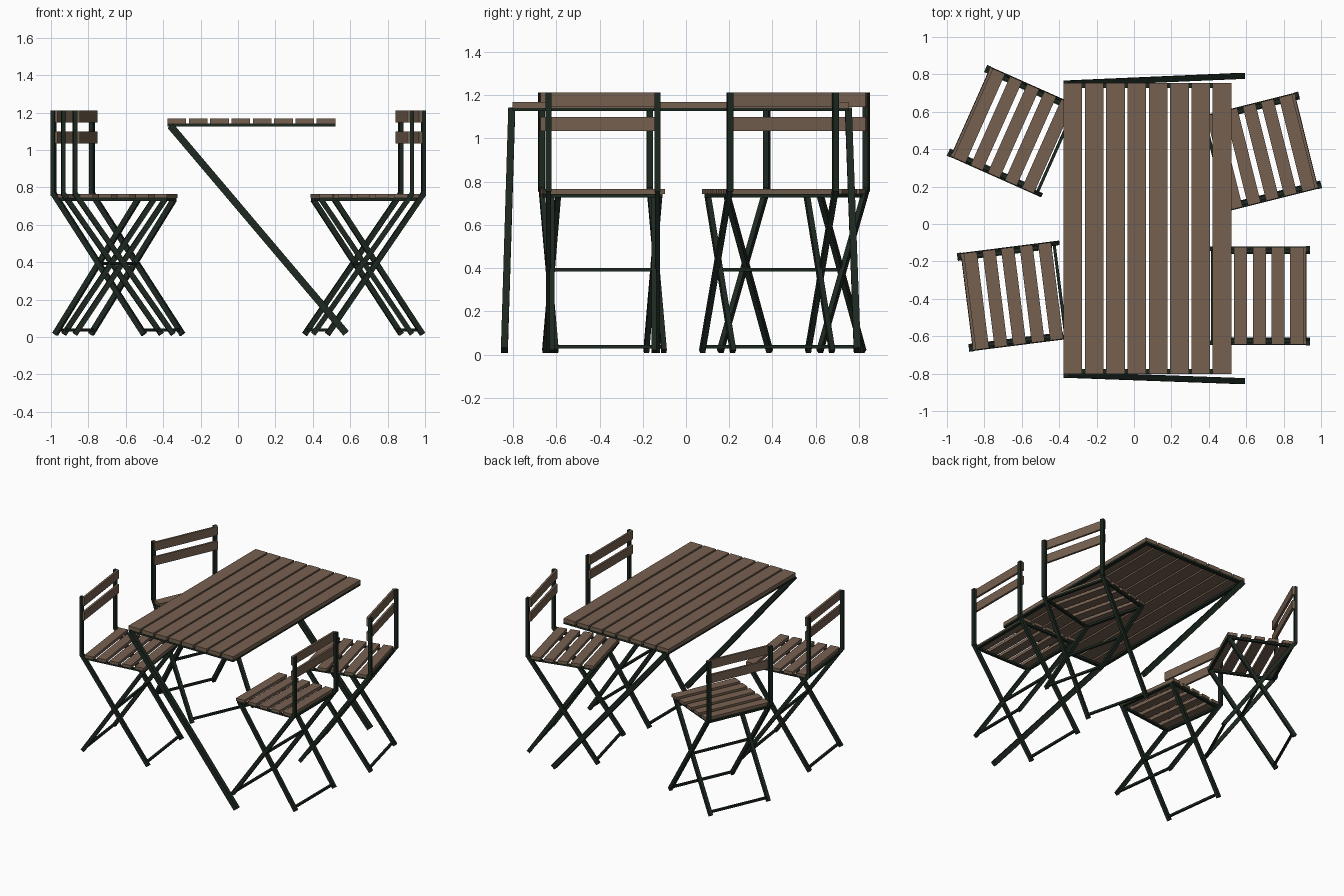
import bpy, bmesh, math
from mathutils import Vector, Matrix

if "Cube" in bpy.data.objects:
    bpy.data.objects.remove(bpy.data.objects["Cube"])


def material(name, rgb):
    m = bpy.data.materials.new(name)
    m.diffuse_color = (*rgb, 1)
    m.use_nodes = True
    m.node_tree.nodes["Principled BSDF"].inputs["Base Color"].default_value = m.diffuse_color
    return m


wood = material("brown_wood", (0.18, 0.119, 0.08))
metal = material("dark_green_metal", (0.012, 0.021, 0.014))


def box(x0, x1, y0, y1, z0, z1):
    """Axis-aligned box as a matrix acting on a unit cube."""
    c = Vector(((x0 + x1) / 2, (y0 + y1) / 2, (z0 + z1) / 2))
    return Matrix.Translation(c) @ Matrix.Diagonal((x1 - x0, y1 - y0, z1 - z0, 1))


def beam(a, b, width, thick):
    """Square-cut bar from a to b; width runs along y."""
    a, b = Vector(a), Vector(b)
    d = (b - a).normalized()
    n = d.cross(Vector((0, 1, 0))).normalized()
    s = n.cross(d)
    rot = Matrix((d, s, n)).transposed().to_4x4()
    return (Matrix.Translation((a + b) / 2) @ rot
            @ Matrix.Diagonal(((b - a).length, width, thick, 1)))


def mesh(name, mat, parts):
    bm = bmesh.new()
    for p in parts:
        bmesh.ops.create_cube(bm, size=1, matrix=p)
    bmesh.ops.recalc_face_normals(bm, faces=bm.faces)
    me = bpy.data.meshes.new(name)
    bm.to_mesh(me)
    bm.free()
    me.materials.append(mat)
    return me


def place(name, me, loc=(0, 0, 0), angle=0):
    o = bpy.data.objects.new(name, me)
    o.location = loc
    o.rotation_euler.z = math.radians(angle)
    bpy.context.collection.objects.link(o)


def rim(x0, x1, y0, y1, z0, z1, w):
    """Four rails round a rectangle."""
    return [box(x0, x1, y0, y0 + w, z0, z1), box(x0, x1, y1 - w, y1, z0, z1),
            box(x0, x0 + w, y0 + w, y1 - w, z0, z1), box(x1 - w, x1, y0 + w, y1 - w, z0, z1)]


# Table: eight slats, a rim below, one slanting leg at each end
X0, X1, Y0, Y1 = -0.377, 0.521, -0.803, 0.754
pitch = (X1 - X0 - 0.1) / 7
place("table_slats", mesh("table_slats", wood, [
    box(X0 + i * pitch, X0 + i * pitch + 0.1, Y0, Y1, 1.142, 1.168) for i in range(8)]))
place("table_rim", mesh("table_rim", metal, rim(X0, X1, Y0, Y1, 1.126, 1.142, 0.028)))
place("table_legs", mesh("table_legs", metal, [
    beam((-0.362, ya, 1.13), (0.578, yb, 0.02), 0.032, 0.038)
    for ya, yb in ((Y0 - 0.003, -0.84), (Y1 - 0.003, 0.792))]))

# Folding chair: origin under the middle of the back, back towards +x
OUT, INN = 0.252, 0.236
seat_slats = mesh("seat_slats", wood, [
    box(-0.495 + i * 0.1, -0.425 + i * 0.1, -0.26, 0.26, 0.743, 0.766) for i in range(5)])
back_boards = mesh("back_boards", wood, [
    box(-0.026, -0.01, -0.26, 0.26, z, z + 0.066) for z in (1.034, 1.146)])
seat_rim = mesh("seat_rim", metal, rim(-0.495, -0.01, -0.25, 0.25, 0.728, 0.743, 0.02))
uprights = mesh("back_uprights", metal, [
    box(-0.01, 0.012, s * OUT - 0.014, s * OUT + 0.014, 0.755, 1.212) for s in (-1, 1)])
outer_legs = mesh("outer_legs", metal, [
    beam((0, s * OUT, 0.765), (-0.528, s * OUT, 0.015), 0.024, 0.028) for s in (-1, 1)])
inner_legs = mesh("inner_legs", metal, [
    beam((-0.485, s * INN, 0.735), (0, s * INN, 0.015), 0.024, 0.028) for s in (-1, 1)])
cross_bars = mesh("cross_bars", metal, [
    box(x - 0.008, x + 0.008, -w, w, z - 0.008, z + 0.008)
    for x, z, w in ((-0.259, 0.393, OUT), (-0.51, 0.037, OUT), (-0.016, 0.037, INN))])

# Four chairs round the table
chairs = [("front_right", 0.93, -0.384, 0), ("back_right", 0.93, 0.447, 14),
          ("back_left", -0.882, 0.603, 156), ("front_left", -0.902, -0.418, 187.2)]
for label, x, y, angle in chairs:
    for me in (seat_slats, back_boards, seat_rim, uprights, outer_legs, inner_legs, cross_bars):
        place(f"{label}_chair_{me.name}", me, (x, y, 0), angle)
